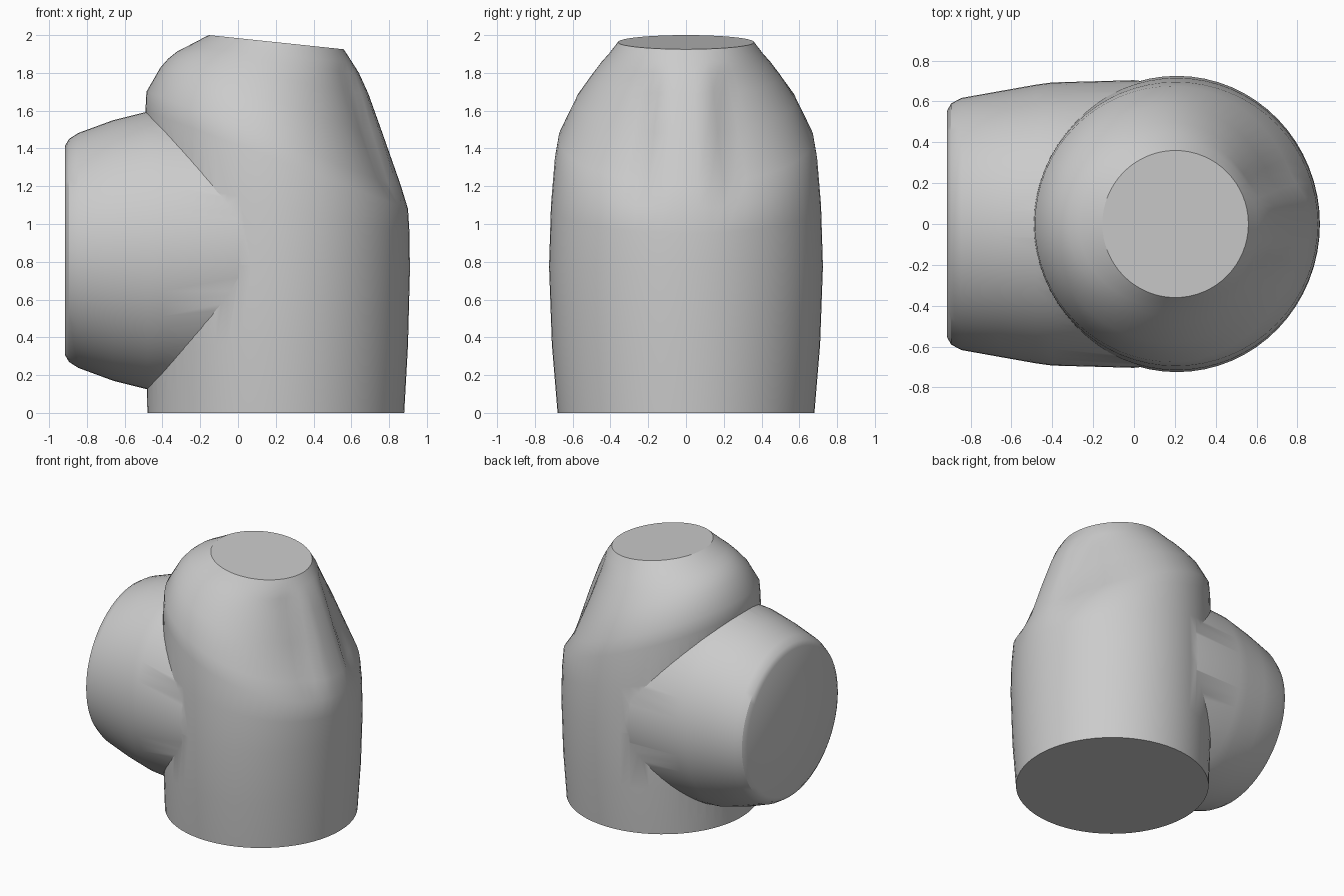
import bpy, bmesh, math

if "Cube" in bpy.data.objects:
    bpy.data.objects.remove(bpy.data.objects["Cube"])

N = 64


def loft(name, rings):
    """Skin a list of closed point rings and cap both ends."""
    bm = bmesh.new()
    loops = [[bm.verts.new(p) for p in ring] for ring in rings]
    for a, b in zip(loops, loops[1:]):
        for i in range(N):
            j = (i + 1) % N
            bm.faces.new((a[i], a[j], b[j], b[i]))
    bm.faces.new(loops[0])
    bm.faces.new(loops[-1])
    bmesh.ops.recalc_face_normals(bm, faces=bm.faces)
    mesh = bpy.data.meshes.new(name)
    bm.to_mesh(mesh)
    bm.free()
    obj = bpy.data.objects.new(name, mesh)
    bpy.context.collection.objects.link(obj)
    return obj


def body_ring(xl, zl, xr, zr, ry, dent):
    """Tilted oval; dent lowers the +x side on both flanks of a central ridge."""
    pts = []
    for i in range(N):
        a = 2 * math.pi * i / N
        c, s = math.cos(a), math.sin(a)
        t = (c + 1) / 2
        x = xl + (xr - xl) * t
        y = ry * s
        if c > 0:
            flank = min(1, max(0, (abs(y) - 0.11) / 0.11))
            x -= dent * flank * c
        pts.append((x, y, zl + (zr - zl) * t))
    return pts


# Main body: left x/z, right x/z, half depth, flank dent
body = loft("main_body", [body_ring(*r) for r in (
    (-.48, 0, .88, 0, .68, 0),
    (-.485, .36, .90, .36, .71, 0),
    (-.49, .80, .91, .75, .725, 0),
    (-.49, 1.25, .908, .95, .715, 0),
    (-.49, 1.60, .90, 1.08, .695, 0),
    (-.485, 1.70, .86, 1.21, .675, .05),
    (-.41, 1.83, .765, 1.48, .582, .06),
    (-.37, 1.875, .69, 1.69, .50, .05),
    (-.32, 1.915, .64, 1.80, .445, .03),
    (-.27, 1.94, .605, 1.855, .41, 0),
    (-.155, 2.0, .56, 1.925, .36, 0),
)])

# Side branch: x, half depth, half height
branch = loft("side_branch", [
    [(x, ry * math.cos(2 * math.pi * i / N),
      .86 + rz * math.sin(2 * math.pi * i / N)) for i in range(N)]
    for x, ry, rz in (
        (-.915, .555, .555), (-.895, .59, .59), (-.845, .617, .622),
        (-.66, .65, .69), (-.48, .682, .735), (-.40, .693, .74),
        (0, .704, .74), (.12, .69, .70))])

# Merge the branch into the body
mod = body.modifiers.new("merge", "BOOLEAN")
mod.operation = "UNION"
mod.solver = "EXACT"
mod.object = branch
bpy.context.view_layer.objects.active = body
body.select_set(True)
bpy.ops.object.modifier_apply(modifier=mod.name)
bpy.data.objects.remove(branch)
bpy.ops.object.shade_smooth_by_angle(angle=math.radians(30))
